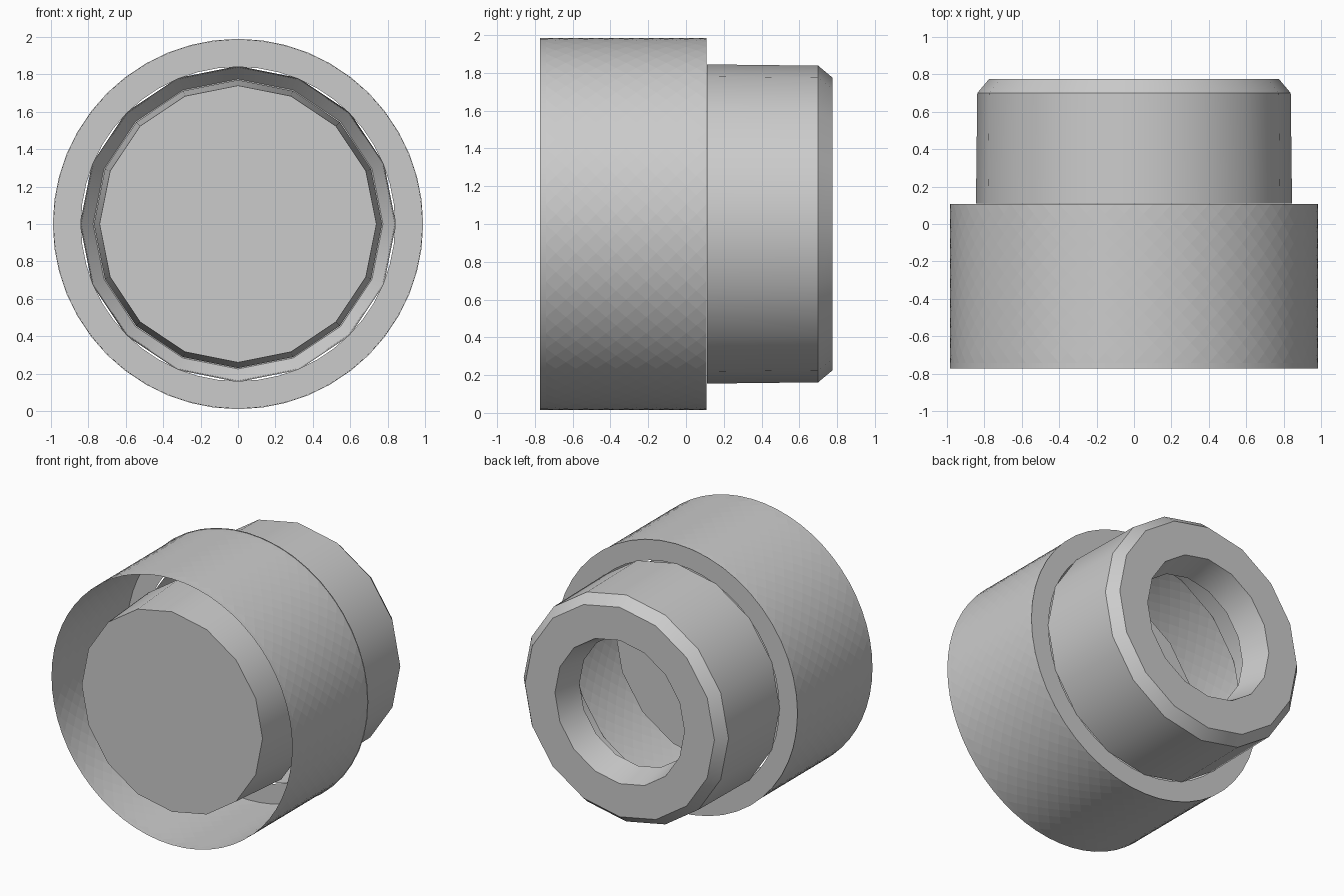
import bpy, bmesh, math

if "Cube" in bpy.data.objects:
    bpy.data.objects.remove(bpy.data.objects["Cube"])


def finish(bm, name, smooth=True):
    me = bpy.data.meshes.new(name)
    bm.to_mesh(me)
    bm.free()
    ob = bpy.data.objects.new(name, me)
    bpy.context.collection.objects.link(ob)
    if smooth:
        bpy.ops.object.select_all(action='DESELECT')
        ob.select_set(True)
        bpy.context.view_layer.objects.active = ob
        bpy.ops.object.shade_smooth_by_angle(angle=math.radians(30))
    return ob


def ring(bm, r, y, n, offset=0.0):
    return [bm.verts.new((r * math.cos(math.tau * (i + offset) / n), y,
                          1 + r * math.sin(math.tau * (i + offset) / n)))
            for i in range(n)]


def bridge(bm, a, b):
    n = len(a)
    for i in range(n):
        k = (i + 1) % n
        bm.faces.new((a[i], b[i], b[k], a[k]))


def lathe(name, profile, n, caps=False):
    """Revolve (radius, y) points around the y axis through z = 1."""
    bm = bmesh.new()
    rings = [ring(bm, r, y, n) for r, y in profile]
    for a, b in zip(rings, rings[1:]):
        bridge(bm, a, b)
    if caps:
        bm.faces.new(rings[0])
        bm.faces.new(rings[-1][::-1])
        bmesh.ops.recalc_face_normals(bm, faces=bm.faces[:])
    return finish(bm, name)


# Knurled grip: thin sleeve of raised diamonds, open at the front
N, ROWS, R = 60, 16, 0.985
Y0, Y1 = -0.742, 0.108
bm = bmesh.new()
rows = [ring(bm, R, Y0 + (Y1 - Y0) * j / ROWS, N, (j % 2) / 2)
        for j in range(ROWS + 1)]
cells = []
for j in range(-1, ROWS):
    for i in range(N):
        mid = rows[j + 1]
        left, right = mid[i], mid[(i + 1) % N]
        k = (i + (j + 1) % 2) % N
        if (j + 1) % 2 == 0:
            k = i                      # odd neighbour rows sit half a step on
        else:
            k = (i + 1) % N
        loop = [left]
        if j + 2 <= ROWS:
            loop.append(rows[j + 2][k])
        loop.append(right)
        if j >= 0:
            loop.append(rows[j][k])
        cells.append(bm.faces.new(loop))
# last row of half diamonds is covered by the loop above (j = ROWS - 1)
bmesh.ops.inset_individual(bm, faces=cells, thickness=0.009, depth=0.014)
finish(bm, "knurled_grip", smooth=False)

# Plain lip at the front of the grip
lathe("front_lip", [(R, -0.773), (R, Y0)], N)

# Shoulder plate behind the grip
lathe("shoulder", [(0.99, 0.11), (0.84, 0.11)], 48)

# Rear collar: tapered wall, chamfer, end face and recessed hole
lathe("rear_collar", [(0.845, 0.11), (0.838, 0.70), (0.775, 0.775),
                      (0.53, 0.775), (0.48, 0.56)], 16)

# Tapered plug inside the front of the grip
lathe("front_plug", [(0.74, -0.77), (0.77, -0.27)], 16, caps=True)
